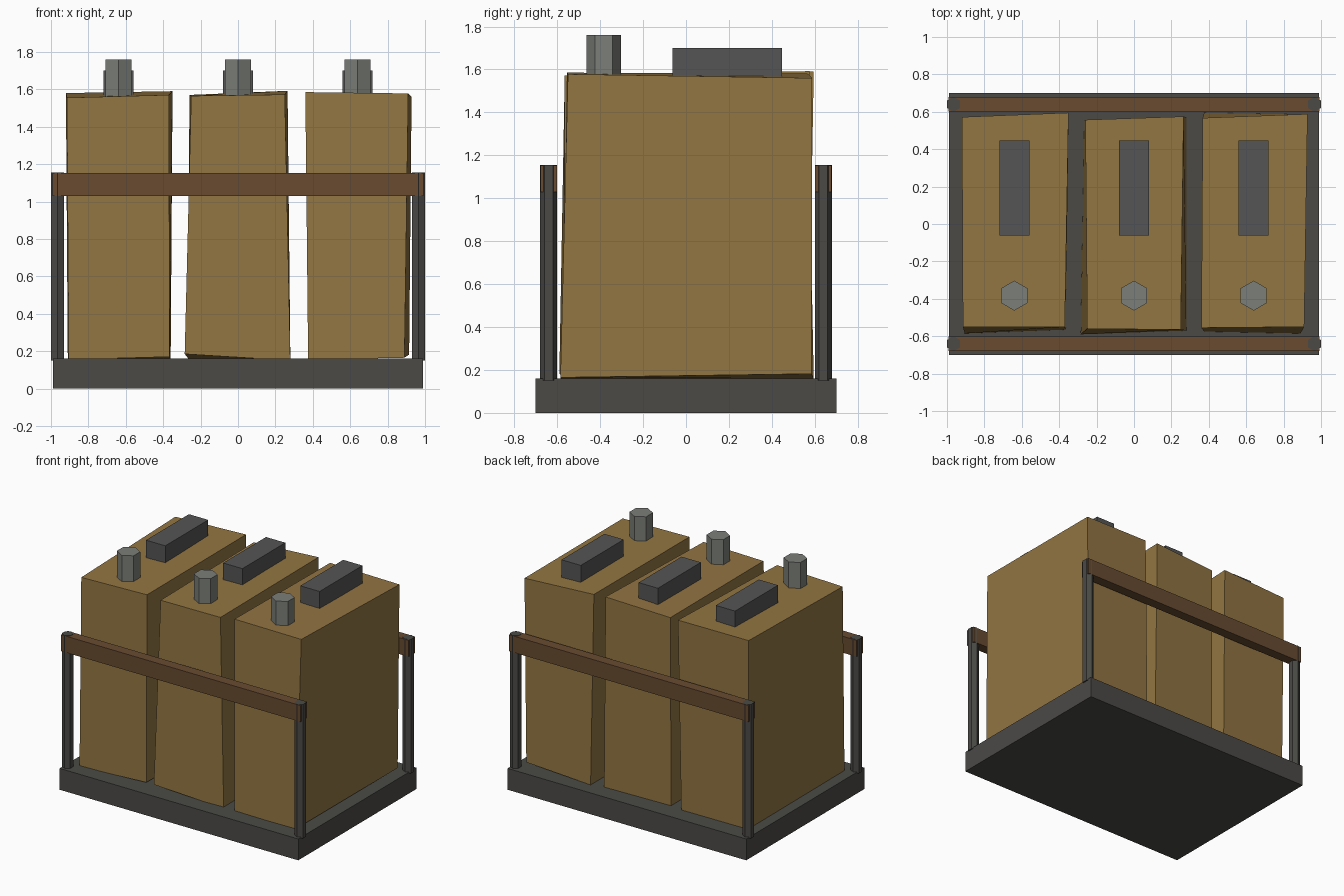
import bpy, math

if "Cube" in bpy.data.objects:
    bpy.data.objects.remove(bpy.data.objects["Cube"])


def material(name, rgb):
    m = bpy.data.materials.new(name)
    m.diffuse_color = (*rgb, 1)
    m.use_nodes = True
    m.node_tree.nodes["Principled BSDF"].inputs["Base Color"].default_value = m.diffuse_color
    return m


TAN = material("tan_casing", (0.29, 0.18, 0.055))
RUST = material("rust_brown", (0.14, 0.07, 0.03))
DARK = material("dark_steel", (0.07, 0.068, 0.062))
HANDLE = material("handle_grey", (0.09, 0.09, 0.09))
STEEL = material("light_steel", (0.20, 0.21, 0.19))


def hexahedron(name, corners, mat):
    """Corners: bottom then top, each front-left, front-right, back-right, back-left."""
    faces = [(3, 2, 1, 0), (4, 5, 6, 7), (0, 1, 5, 4),
             (1, 2, 6, 5), (2, 3, 7, 6), (3, 0, 4, 7)]
    me = bpy.data.meshes.new(name)
    me.from_pydata(corners, [], faces)
    me.materials.append(mat)
    ob = bpy.data.objects.new(name, me)
    bpy.context.collection.objects.link(ob)
    return ob


def box(name, x0, x1, y0, y1, z0, z1, mat):
    ring = [(x0, y0), (x1, y0), (x1, y1), (x0, y1)]
    return hexahedron(name, [(x, y, z) for z in (z0, z1) for x, y in ring], mat)


def hex_prism(name, x, y, r, z0, z1, mat):
    # six sides with points facing front and back
    ring = [(x + r * math.sin(i * math.pi / 3), y - r * math.cos(i * math.pi / 3))
            for i in range(6)]
    verts = [(a, b, z) for z in (z0, z1) for a, b in ring]
    faces = [tuple(range(5, -1, -1)), tuple(range(6, 12))]
    faces += [(i, (i + 1) % 6, (i + 1) % 6 + 6, i + 6) for i in range(6)]
    me = bpy.data.meshes.new(name)
    me.from_pydata(verts, [], faces)
    me.materials.append(mat)
    ob = bpy.data.objects.new(name, me)
    bpy.context.collection.objects.link(ob)
    return ob


# tray
box("base_tray", -0.99, 0.99, -0.70, 0.70, 0, 0.16, DARK)

# rails and corner posts, front and back
for side, s in (("front", -1), ("back", 1)):
    y = s * 0.64
    box(side + "_rail", -0.993, 0.993, y - 0.038, y + 0.038, 1.03, 1.153, RUST)
    for end, e in (("left", -1), ("right", 1)):
        hex_prism(f"{side}_{end}_post", e * 0.965, y, 0.04, 0.15, 1.155, DARK)

# dented battery cells: slightly crooked boxes
cells = {
    "left": [(-0.905, -0.585, 0.155), (-0.365, -0.565, 0.17),
             (-0.36, 0.57, 0.16), (-0.91, 0.565, 0.155),
             (-0.915, -0.55, 1.555), (-0.37, -0.55, 1.57),
             (-0.35, 0.595, 1.59), (-0.92, 0.572, 1.58)],
    "middle": [(-0.285, -0.59, 0.185), (0.28, -0.57, 0.15),
               (0.28, 0.57, 0.16), (-0.265, 0.555, 0.16),
               (-0.25, -0.56, 1.565), (0.25, -0.565, 1.572),
               (0.265, 0.575, 1.592), (-0.26, 0.557, 1.57)],
    "right": [(0.375, -0.575, 0.155), (0.89, -0.585, 0.165),
              (0.915, 0.585, 0.182), (0.375, 0.595, 0.16),
              (0.36, -0.555, 1.585), (0.91, -0.55, 1.578),
              (0.928, 0.588, 1.56), (0.367, 0.567, 1.58)],
}
for (name, corners), x in zip(cells.items(), (-0.64, 0, 0.64)):
    hexahedron(name + "_cell", corners, TAN)
    # terminal and carrying grip on each lid
    hex_prism(name + "_terminal", x, -0.383, 0.08, 1.55, 1.76, STEEL)
    box(name + "_grip", x - 0.08, x + 0.08, -0.062, 0.447, 1.55, 1.70, HANDLE)
